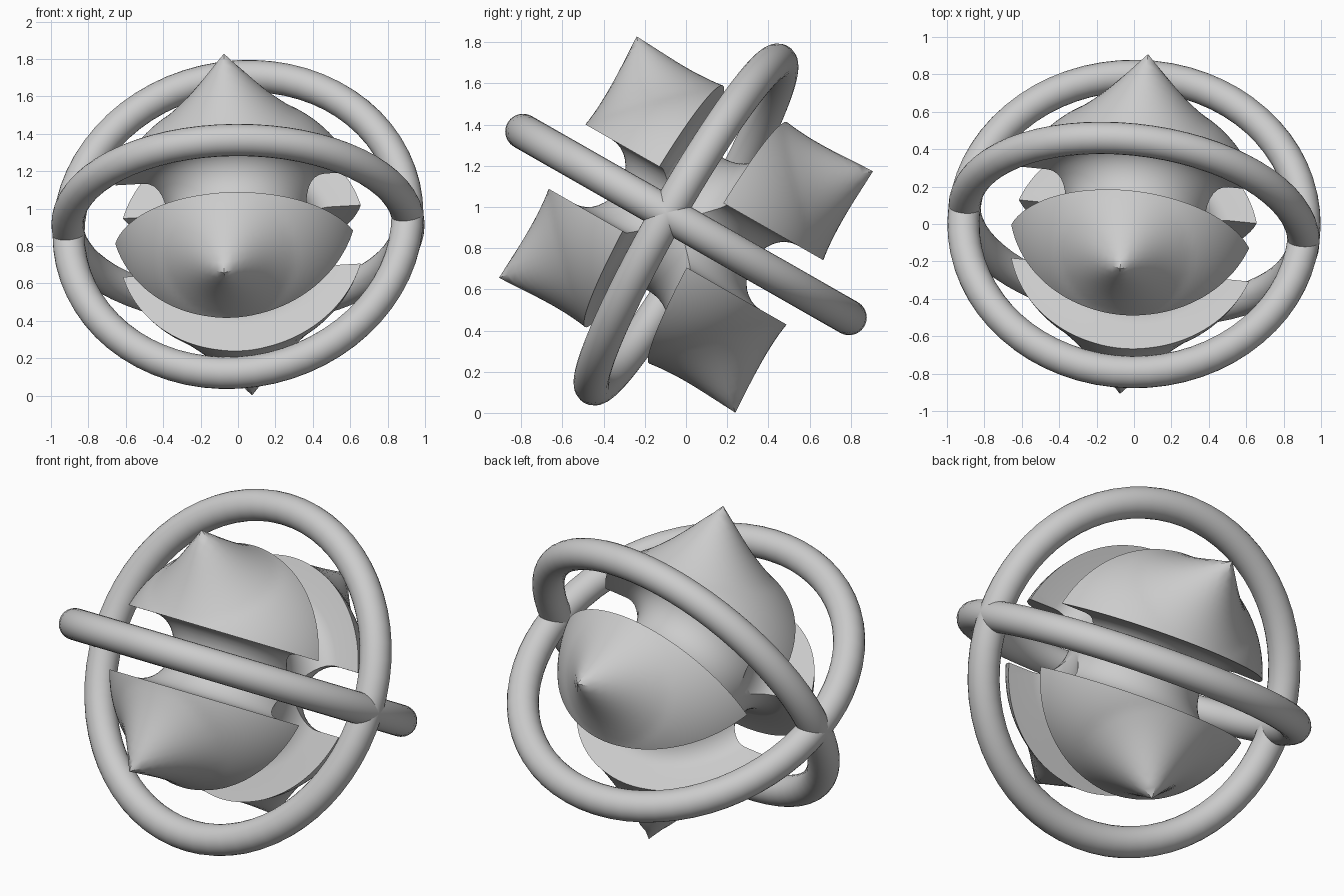
import bpy, bmesh
from math import radians, degrees, cos, sin, pi, sqrt
from mathutils import Matrix, Vector

if "Cube" in bpy.data.objects:
    bpy.data.objects.remove(bpy.data.objects["Cube"])

# Common frame: local x = axle through both ring crossings
CENTER = Vector((0, 0, 0.915))
FRAME = (Matrix.Translation(CENTER) @ Matrix.Rotation(radians(-29.7), 4, 'X')
         @ Matrix.Rotation(radians(-6.5), 4, 'Z'))
TURN = Matrix.Rotation(radians(90), 4, 'X')


def make_object(name, bm):
    bmesh.ops.recalc_face_normals(bm, faces=bm.faces)
    mesh = bpy.data.meshes.new(name)
    bm.to_mesh(mesh)
    bm.free()
    obj = bpy.data.objects.new(name, mesh)
    bpy.context.collection.objects.link(obj)
    return obj


def lathe(name, profile, steps, matrix):
    """Revolve a closed (radius, height) loop around local z."""
    bm = bmesh.new()
    rings = []
    for i in range(steps):
        a = 2 * pi * i / steps
        rings.append([bm.verts.new(matrix @ Vector((r * cos(a), r * sin(a), h)))
                      for r, h in profile])
    n = len(profile)
    for i in range(steps):
        p, q = rings[i], rings[(i + 1) % steps]
        for j in range(n):
            k = (j + 1) % n
            bm.faces.new((p[j], q[j], q[k], p[k]))
    return make_object(name, bm)


def smooth(obj, angle):
    bpy.ops.object.select_all(action='DESELECT')
    obj.select_set(True)
    bpy.context.view_layer.objects.active = obj
    bpy.ops.object.shade_smooth_by_angle(angle=radians(angle))


# Rings: two perpendicular hoops sharing the axle
tube = [(0.912 + 0.086 * cos(2 * pi * j / 24), 0.086 * sin(2 * pi * j / 24))
        for j in range(24)]
for name, turn in (("first_ring", Matrix.Identity(4)), ("second_ring", TURN)):
    smooth(lathe(name, tube, 64, FRAME @ turn), 40)

# Core: ball drawn out into four conical points
bm = bmesh.new()
bmesh.ops.create_uvsphere(bm, u_segments=128, v_segments=64, radius=1,
                          matrix=Matrix.Rotation(radians(90), 4, 'Y'))
tips = [Vector((0, y, z)).normalized() for y in (-1, 1) for z in (-1, 1)]
for v in bm.verts:
    d = v.co.normalized()
    ang = min(d.angle(t) for t in tips)
    r = 0.688
    if degrees(ang) < 30:
        r = 0.665 / cos(pi / 4 - ang) - 0.014 * sin(ang * 6)
    v.co = d * r
    v.co.z *= 1.015
bmesh.ops.transform(bm, matrix=FRAME, verts=bm.verts)
core = make_object("four_pointed_core", bm)

# Grooves: round-bottomed channels following each ring
HALF = 0.18
groove = [(1.2, -HALF)]
for i in range(17):
    s = -cos(pi * i / 16)
    groove.append((0.37 + 0.15 * (1 - sqrt(max(0, 1 - s * s))), HALF * s))
groove.append((1.2, HALF))
for name, turn in (("first_groove_cutter", Matrix.Identity(4)),
                   ("second_groove_cutter", TURN)):
    cutter = lathe(name, groove, 96, FRAME @ turn)
    cutter.hide_render = True
    mod = core.modifiers.new(name, 'BOOLEAN')
    mod.operation = 'DIFFERENCE'
    mod.solver = 'EXACT'
    mod.object = cutter
    bpy.context.view_layer.objects.active = core
    bpy.ops.object.modifier_apply(modifier=mod.name)
    bpy.data.objects.remove(cutter)
smooth(core, 35)
